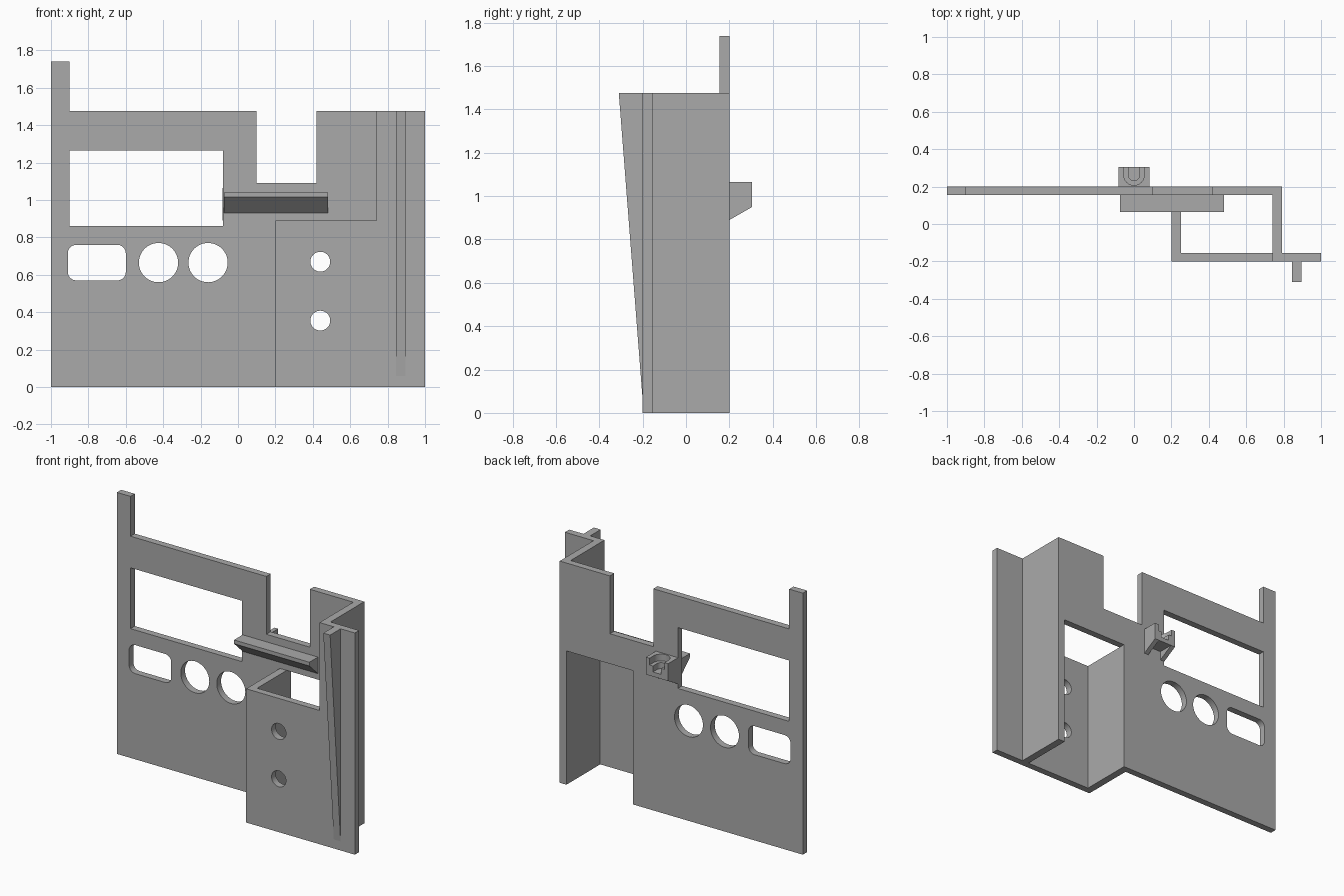
import bpy, bmesh, math
from mathutils import Matrix

cube = bpy.data.objects.get("Cube")
if cube:
    bpy.data.objects.remove(cube, do_unlink=True)

grey = bpy.data.materials.new("plain grey")
grey.use_nodes = True
grey.diffuse_color = (0.4, 0.4, 0.4, 1)
grey.node_tree.nodes["Principled BSDF"].inputs["Base Color"].default_value = (0.4, 0.4, 0.4, 1)

# Plane in which a profile is drawn -> matrix taking (u, v, depth) to (x, y, z)
PLANES = {
    "xz": Matrix(((1, 0, 0), (0, 0, 1), (0, 1, 0))),
    "yz": Matrix(((0, 0, 1), (1, 0, 0), (0, 1, 0))),
    "xy": Matrix.Identity(3),
}


def rect(u0, v0, u1, v1):
    return [(u0, v0), (u1, v0), (u1, v1), (u0, v1)]


def arc(cu, cv, r, start, end, n):
    angles = [math.radians(start + (end - start) * i / n) for i in range(n + 1)]
    return [(cu + r * math.cos(a), cv + r * math.sin(a)) for a in angles]


def circle(cu, cv, r, n=48):
    return arc(cu, cv, r, 0, 360, n)[:-1]


def rounded_rect(u0, v0, u1, v1, r):
    corners = [(u1 - r, v1 - r), (u0 + r, v1 - r), (u0 + r, v0 + r), (u1 - r, v0 + r)]
    return [p for i, (u, v) in enumerate(corners) for p in arc(u, v, r, 90 * i, 90 * i + 90, 8)]


def extrude(name, plane, loops, near, far):
    """Fill an outline (first loop) with holes (other loops) and give it depth."""
    curve = bpy.data.curves.new(name, "CURVE")
    curve.dimensions = "2D"
    curve.fill_mode = "BOTH"
    curve.extrude = (far - near) / 2
    for loop in loops:
        spline = curve.splines.new("POLY")
        spline.points.add(len(loop) - 1)
        for point, (u, v) in zip(spline.points, loop):
            point.co = (u, v, 0, 1)
        spline.use_cyclic_u = True
    temp = bpy.data.objects.new(name + " profile", curve)
    bpy.context.collection.objects.link(temp)
    bpy.context.view_layer.update()
    mesh = bpy.data.meshes.new_from_object(temp.evaluated_get(bpy.context.evaluated_depsgraph_get()))
    bpy.data.objects.remove(temp, do_unlink=True)
    bm = bmesh.new()
    bm.from_mesh(mesh)
    bmesh.ops.translate(bm, verts=bm.verts, vec=(0, 0, (near + far) / 2))
    bmesh.ops.transform(bm, matrix=PLANES[plane].to_4x4(), verts=bm.verts)
    bmesh.ops.remove_doubles(bm, verts=bm.verts, dist=0.0001)
    bmesh.ops.recalc_face_normals(bm, faces=bm.faces)
    bm.to_mesh(mesh)
    bm.free()
    mesh.materials.clear()
    mesh.materials.append(grey)
    mesh.name = name
    obj = bpy.data.objects.new(name, mesh)
    bpy.context.collection.objects.link(obj)
    bpy.ops.object.select_all(action="DESELECT")
    obj.select_set(True)
    bpy.context.view_layer.objects.active = obj
    bpy.ops.object.shade_smooth_by_angle(angle=math.radians(30))
    return obj


TOP, STEP = 1.475, 0.89          # full height and pocket height
BACK, BACK_IN = 0.2, 0.155       # back panel faces
FRONT, FRONT_IN = -0.2, -0.155   # front panel faces

# Back panel with corner post, top notch, window and connector holes
back_outline = [(-1, 0), (0.25, 0), (0.25, STEP), (0.74, STEP), (0.74, 0), (0.79, 0),
                (0.79, TOP), (0.42, TOP), (0.42, 1.09), (0.1, 1.09), (0.1, TOP),
                (-0.9, TOP), (-0.9, 1.74), (-1, 1.74)]
extrude("back_panel", "xz", [
    back_outline,
    rect(-0.9, 0.86, -0.08, 1.265),
    rounded_rect(-0.91, 0.57, -0.6, 0.76, 0.045),
    circle(-0.425, 0.665, 0.105),
    circle(-0.16, 0.665, 0.105),
], BACK_IN, BACK)

# Front panel of the pocket, with two screw holes and the tall side flange
front_outline = [(0.2, 0), (1, 0), (1, TOP), (0.74, TOP), (0.74, STEP), (0.2, STEP)]
extrude("front_panel", "xz", [
    front_outline,
    circle(0.44, 0.67, 0.053),
    circle(0.44, 0.355, 0.053),
], FRONT, FRONT_IN)

# Walls joining the two panels
extrude("tall_side_wall", "yz", [rect(FRONT_IN, 0, BACK_IN, TOP)], 0.74, 0.79)
extrude("pocket_wall", "yz", [rect(FRONT_IN, 0, BACK_IN, STEP)], 0.2, 0.25)

# Tapered fin on the flange
extrude("tapered_fin", "yz", [[(FRONT, 0.06), (FRONT, TOP), (-0.31, TOP)]], 0.845, 0.895)

# Ledge with a sloping underside
extrude("ledge", "yz", [[(BACK_IN, 0.93), (BACK_IN, 1.04), (0.065, 1.04), (0.065, 1.015)]],
        -0.075, 0.48)

# Clip on the back: stepped U-shaped seat, floor and two sloping feet
HALF, OUT = 0.082, 0.305


def u_frame(r):
    return [(-HALF, OUT), (-HALF, BACK), (HALF, BACK), (HALF, OUT), (r, OUT)] + \
        arc(0, 0.262, r, 0, -180, 16) + [(-r, OUT)]


extrude("clip_upper_seat", "xy", [u_frame(0.055)], 1.02, 1.065)
extrude("clip_lower_seat", "xy", [u_frame(0.03)], 0.98, 1.02)
extrude("clip_floor", "xy", [rect(-HALF, BACK, HALF, OUT)], 0.95, 0.98)
for side, x0, x1 in (("right", -HALF, -0.05), ("left", 0.05, HALF)):
    extrude(side + "_clip_foot", "yz", [[(BACK, 0.89), (OUT, 0.95), (BACK, 0.95)]], x0, x1)
